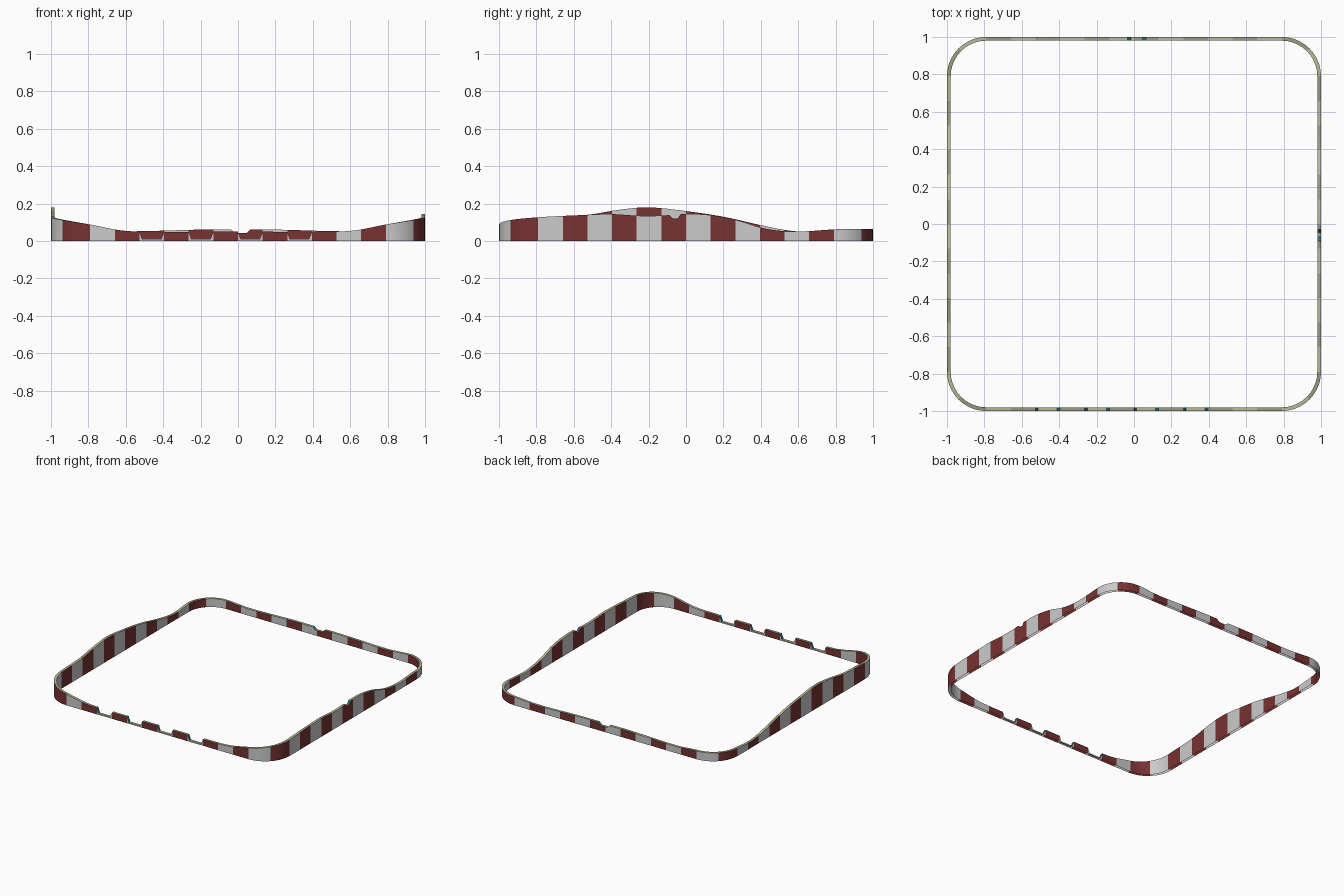
import bpy, bmesh, math
from mathutils import Matrix, Vector

if "Cube" in bpy.data.objects:
    bpy.data.objects.remove(bpy.data.objects["Cube"])

R, T = 0.21, 0.02              # corner radius, wall thickness
L = 1 - R                      # half length of a straight run
ARC = R * math.pi / 4          # half a corner
H = L + ARC                    # half a side, up to the corner middle
N = 12                         # stripes per straight run

# Height curve of each side (run position, z): front, right, back, left
heights = [
    [(-H, .112), (-.79, .088), (-.62, .056), (-.45, .05), (0, .05), (.45, .05), (.62, .056), (.79, .088)],
    [(-H, .112), (-.79, .127), (-.53, .14), (-.4, .144), (-.25, .135), (-.13, .136), (-.03, .143),
     (.06, .144), (.15, .136), (.26, .115), (.4, .072), (.5, .055), (.6, .05), (.79, .062)],
    [(-H, .065), (-.79, .064), (-.6, .052), (-.2, .061), (0, .061), (.2, .061), (.6, .052), (.79, .064)],
    [(-H, .065), (-.79, .062), (-.65, .05), (-.55, .056), (-.4, .085), (-.2, .13), (0, .16),
     (.2, .18), (.35, .168), (.53, .14), (.79, .127)],
]
# Notches per side: top start, bottom start, bottom end, top end, bottom z
W = 2 * L / N
notches = [
    [(i * W, i * W + .014, (i + 1) * W - .016, (i + 1) * W, .01) for i in (-4, -2, 0, 2)],
    [(-.09, -.07, -.045, -.03, .12)],
    [(-.065, -.045, .015, .035, .042)],
    [],
]
TOTAL = 8 * H
curve = [(k * 2 * H + t, z) for k in range(4) for t, z in heights[k]]
curve = [(s - TOTAL, z) for s, z in curve[-2:]] + curve + [(s + TOTAL, z) for s, z in curve[:3]]


def height(s):
    """Smooth cyclic height along the loop."""
    i = max(j for j in range(1, len(curve) - 2) if curve[j][0] <= s + 1e-9)
    (a, za), (b, zb), (c, zc), (d, zd) = curve[i - 1:i + 3]
    h = c - b
    u = (s - b) / h
    m0, m1 = (zc - za) / (c - a) * h, (zd - zb) / (d - b) * h
    return ((2*u**3 - 3*u**2 + 1) * zb + (u**3 - 2*u**2 + u) * m0
            + (3*u**2 - 2*u**3) * zc + (u**3 - u**2) * m1)


def place(k, t, inset):
    """Point on the rounded square, inset inwards from the outline."""
    if abs(t) <= L:
        p = Vector((t, -1 + inset, 0))
    else:
        a = (abs(t) - L) / R
        r = R - inset
        p = Vector((math.copysign(L + r * math.sin(a), t), -L - r * math.cos(a), 0))
    return Matrix.Rotation(k * math.pi / 2, 3, 'Z') @ p


def material(name, col):
    m = bpy.data.materials.new(name)
    m.diffuse_color = (*col, 1)
    m.use_nodes = True
    m.node_tree.nodes["Principled BSDF"].inputs["Base Color"].default_value = m.diffuse_color
    return m


# Wall stations: stripe subdivisions plus notch corners
stations = []
for k in range(4):
    ts = {round(-L + i * W / 4, 5) for i in range(4 * N + 1)}
    ts |= {round(sg * (L + ARC * i / 5), 5) for i in range(1, 6) for sg in (-1, 1)}
    for n in notches[k]:
        ts = {t for t in ts if all(abs(t - e) > .004 for e in n[:4])}
        ts |= {round(e, 5) for e in n[:4]}
    for t in sorted(ts)[:-1]:
        z = height(k * 2 * H + max(t, -H))
        for a, b, c, d, floor in notches[k]:
            if b - 1e-4 <= t <= c + 1e-4:
                z = floor
        stations.append((k, t, z))

# Build the striped wall loop, open underneath
bm = bmesh.new()
rings = []
for k, t, z in stations:
    o, i = place(k, t, 0), place(k, t, T)
    up = Vector((0, 0, z))
    rings.append([bm.verts.new(p) for p in (o, o + up, i + up, i)])
for n, (k, t, z) in enumerate(stations):
    m = (n + 1) % len(stations)
    t2 = stations[m][1] if stations[m][0] == k else H
    mid = (t + t2) / 2
    stripe = 0 if mid < -L else N + 1 if mid > L else 1 + int((mid + L) / W)
    red = stripe % 2 == 0
    slope = any(a < mid < b or c < mid < d for a, b, c, d, _ in notches[k])
    for j in range(3):
        f = bm.faces.new((rings[n][j], rings[m][j], rings[m][j + 1], rings[n][j + 1]))
        f.material_index = int(red) if j != 1 else 4 if slope else 2 + int(red)
        f.smooth = True

mesh = bpy.data.meshes.new("border_wall")
bm.to_mesh(mesh)
bm.free()
for name, col in (("white_stripe", (.75, .75, .75)), ("red_stripe", (.19, .032, .032)),
                  ("top_edge_light", (.5, .5, .32)), ("top_edge_dark", (.34, .34, .22)),
                  ("notch_side", (.02, .2, .22))):
    mesh.materials.append(material(name, col))
wall = bpy.data.objects.new("border_wall", mesh)
bpy.context.collection.objects.link(wall)
bpy.context.view_layer.objects.active = wall
wall.select_set(True)
bpy.ops.object.shade_smooth_by_angle(angle=math.radians(30))
